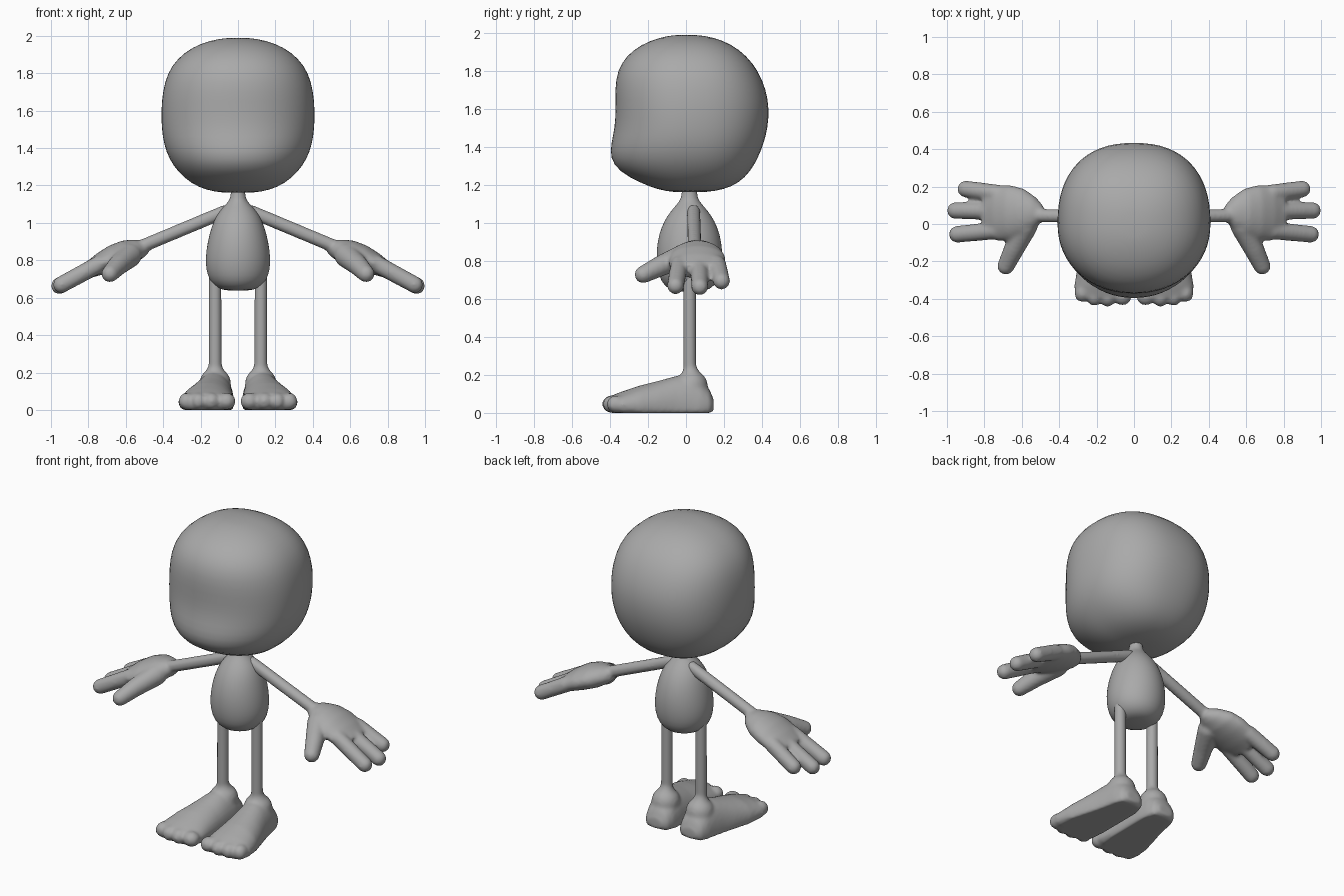
import bpy, bmesh
from math import sin, cos, pi, copysign
from mathutils import Vector, Matrix

cube = bpy.data.objects.get("Cube")
if cube:
    bpy.data.objects.remove(cube)

skin = bpy.data.materials.new("grey_skin")
skin.use_nodes = True
grey = (0.4, 0.4, 0.4, 1)
skin.diffuse_color = grey
skin.node_tree.nodes["Principled BSDF"].inputs["Base Color"].default_value = grey


def spow(v, p):
    return copysign(abs(v) ** p, v)


def loft(bm, rings):
    """Bridge rings of points and cap both ends."""
    loops = [[bm.verts.new(p) for p in ring] for ring in rings]
    n = len(loops[0])
    faces = [bm.faces.new((a[i], a[(i + 1) % n], b[(i + 1) % n], b[i]))
             for a, b in zip(loops, loops[1:]) for i in range(n)]
    faces += [bm.faces.new(loops[0][::-1]), bm.faces.new(loops[-1])]
    bmesh.ops.recalc_face_normals(bm, faces=faces)


def oval(center, u, v, n=32):
    """Ellipse of points around a centre, spanned by two vectors."""
    c, u, v = Vector(center), Vector(u), Vector(v)
    return [c + u * cos(2 * pi * i / n) + v * sin(2 * pi * i / n) for i in range(n)]


def ball(bm, center, size):
    m = Matrix.Translation(center) @ Matrix.Diagonal((*size, 1))
    bmesh.ops.create_uvsphere(bm, u_segments=24, v_segments=16, radius=1, matrix=m)


def capsule(bm, a, b, ra, rb):
    """Round-ended limb from a to b."""
    a, b = Vector(a), Vector(b)
    ball(bm, a, (ra,) * 3)
    ball(bm, b, (rb,) * 3)
    d = b - a
    m = Matrix.Translation((a + b) / 2) @ d.to_track_quat('Z', 'Y').to_matrix().to_4x4()
    bmesh.ops.create_cone(bm, cap_ends=True, segments=24, radius1=ra, radius2=rb,
                          depth=d.length, matrix=m)


def finish(name, bm, blend=None, mirror=False):
    mesh = bpy.data.meshes.new(name)
    bm.to_mesh(mesh)
    bm.free()
    mesh.polygons.foreach_set("use_smooth", [True] * len(mesh.polygons))
    mesh.materials.append(skin)
    ob = bpy.data.objects.new(name, mesh)
    bpy.context.collection.objects.link(ob)
    if blend:
        # Fuse the overlapping pieces into one soft skin
        r = ob.modifiers.new("fuse", 'REMESH')
        r.mode, r.voxel_size, r.use_smooth_shade = 'VOXEL', blend, True
        s = ob.modifiers.new("soften", 'SMOOTH')
        s.factor, s.iterations = 0.5, 6
    else:
        ob.modifiers.new("round", 'SUBSURF').levels = 1
        ob.modifiers["round"].render_levels = 1
    if mirror:
        ob.modifiers.new("mirror", 'MIRROR').use_mirror_merge = False
    return ob


# Head: z, half width, front depth, back depth
head = [(1.16, .08, .06, .10), (1.175, .17, .15, .20), (1.21, .25, .24, .28),
        (1.27, .32, .355, .34), (1.34, .37, .402, .38), (1.42, .398, .396, .412),
        (1.5, .41, .376, .432), (1.6, .413, .372, .44), (1.7, .405, .376, .424),
        (1.8, .38, .364, .382), (1.88, .325, .315, .32), (1.94, .245, .235, .24),
        (1.975, .15, .14, .15), (1.99, .06, .06, .06)]
bm = bmesh.new()
rings = []
for z, w, f, b in head:
    ring = []
    for i in range(32):
        c, s = cos(2 * pi * i / 32), sin(2 * pi * i / 32)
        e = 2 / 2.35 if s > 0 else 2 / 2.1
        ring.append((w * spow(c, e), (b if s > 0 else f) * spow(s, e), z))
    rings.append(ring)
loft(bm, rings)
finish("head", bm)

# Torso and neck: z, half width, half depth
torso = [(.637, .06, .06), (.65, .11, .11), (.69, .152, .15), (.75, .172, .168),
         (.82, .174, .175), (.9, .163, .17), (.98, .142, .148), (1.04, .116, .115),
         (1.085, .08, .078), (1.115, .048, .05), (1.15, .036, .038), (1.25, .036, .038)]
bm = bmesh.new()
loft(bm, [oval((0, .018, z), (w, 0, 0), (0, d, 0)) for z, w, d in torso])
finish("torso", bm)

# Arm with palm, three fingers and thumb
bm = bmesh.new()
capsule(bm, (.07, .04, 1.06), (.53, .045, .868), .036, .036)
palm = [(.49, .872, .04, .035), (.53, .862, .085, .055), (.59, .842, .128, .07),
        (.66, .815, .148, .07), (.73, .782, .15, .06), (.8, .746, .13, .042)]
loft(bm, [oval((x, .06, z), (0, w, 0), (.43 * t, 0, .9 * t)) for x, z, w, t in palm])
for y0, y1, tip in ((.165, .187, .9), (.07, .072, .955), (-.035, -.055, .945)):
    capsule(bm, (.74, y0, .78), (tip, y1, .78 - .54 * (tip - .74)), .047, .045)
capsule(bm, (.58, -.01, .825), (.64, -.13, .775), .065, .055)
capsule(bm, (.64, -.13, .775), (.685, -.225, .728), .055, .046)
finish("arm", bm, .011, True)

# Leg with foot: y, centre x, half width, height
foot = [(.146, .122, .05, .07), (.125, .122, .08, .12), (.08, .123, .096, .175),
        (.02, .126, .104, .205), (-.05, .134, .112, .195), (-.14, .148, .126, .17),
        (-.24, .162, .142, .145), (-.33, .168, .152, .115), (-.395, .168, .148, .09),
        (-.41, .168, .135, .06)]
bm = bmesh.new()
rings = []
for y, x, w, h in foot:
    ring = oval((x, y, .04), (w, 0, 0), (0, 0, h - .04))
    rings.append([(p.x, p.y, max(p.z, 0)) for p in ring])
loft(bm, rings)
capsule(bm, (.122, .02, .72), (.122, .02, .2), .034, .035)
capsule(bm, (.122, .022, .235), (.122, .03, .14), .036, .085)
# Four toes
for x, y, r in ((.062, -.385, .05), (.142, -.392, .045), (.212, -.388, .042), (.276, -.368, .042)):
    ball(bm, (x, y, .046), (r, .05, .046))
finish("leg", bm, .011, True)
